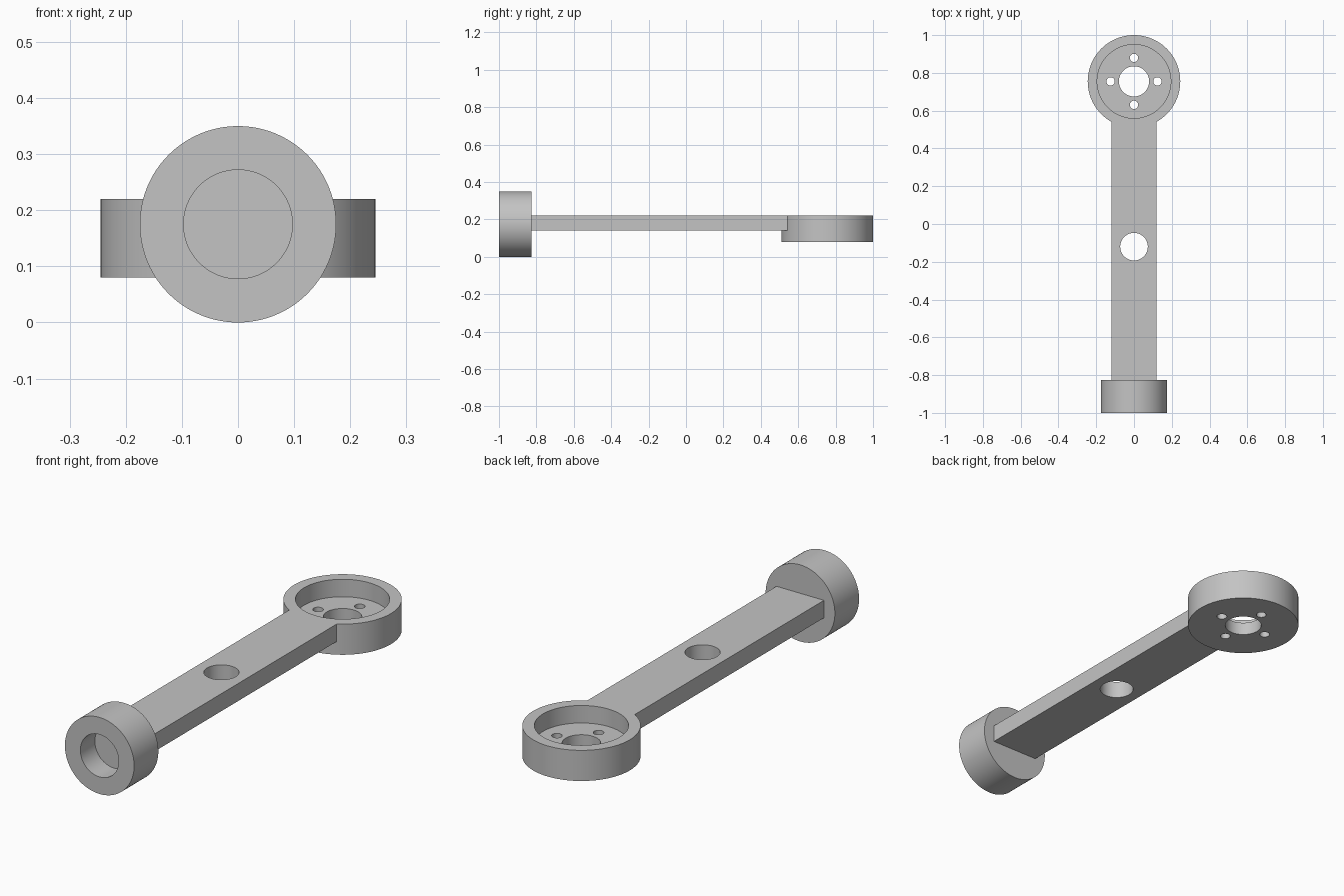
import bpy
import math

cube = bpy.data.objects.get("Cube")
if cube:
    bpy.data.objects.remove(cube, do_unlink=True)

grey = bpy.data.materials.new("plain grey")
grey.use_nodes = True
colour = (0.55, 0.55, 0.55, 1)
grey.diffuse_color = colour
grey.node_tree.nodes["Principled BSDF"].inputs["Base Color"].default_value = colour


def cylinder(name, radius, start, end, x=0, y=0, z=0, axis="Z", sides=96):
    """Cylinder spanning start..end along the Z or Y axis."""
    mid = (start + end) / 2
    place = (x, y, mid) if axis == "Z" else (x, mid, z)
    turn = (0, 0, 0) if axis == "Z" else (math.pi / 2, 0, 0)
    bpy.ops.mesh.primitive_cylinder_add(vertices=sides, radius=radius, depth=end - start,
                                        location=place, rotation=turn)
    obj = bpy.context.object
    obj.name = name
    obj.data.materials.append(grey)
    return obj


def combine(body, tool, operation):
    """Apply a boolean and remove the helper."""
    mod = body.modifiers.new(operation.lower(), "BOOLEAN")
    mod.operation = operation
    mod.solver = "EXACT"
    mod.object = tool
    bpy.context.view_layer.objects.active = body
    bpy.ops.object.modifier_apply(modifier=mod.name)
    bpy.data.objects.remove(tool, do_unlink=True)


HUB_Y = 0.755
ARM_BOTTOM, ARM_TOP, HUB_BOTTOM = 0.14, 0.22, 0.08
SOCKET_R, SOCKET_BACK = 0.175, -0.825

# Flat bar between the two ends
arm_start, arm_end = SOCKET_BACK - 0.03, HUB_Y - 0.205
bpy.ops.mesh.primitive_cube_add(size=1, location=(0, (arm_start + arm_end) / 2,
                                                  (ARM_BOTTOM + ARM_TOP) / 2))
arm = bpy.context.object
arm.name = "lever_arm"
arm.scale = (0.24, arm_end - arm_start, ARM_TOP - ARM_BOTTOM)
bpy.ops.object.transform_apply(location=True, rotation=True, scale=True)
arm.data.materials.append(grey)

# Round cup at the back and round socket at the front
combine(arm, cylinder("cup", 0.245, HUB_BOTTOM, ARM_TOP, y=HUB_Y), "UNION")
combine(arm, cylinder("socket", SOCKET_R, -1, SOCKET_BACK, z=SOCKET_R, axis="Y"), "UNION")

# Cup recess, shaft hole and four screw holes
cutters = [cylinder("recess_cutter", 0.195, ARM_BOTTOM, 0.4, y=HUB_Y),
           cylinder("shaft_cutter", 0.08, 0, 0.3, y=HUB_Y)]
for i in range(4):
    a = i * math.pi / 2
    cutters.append(cylinder("screw_cutter", 0.022, 0, 0.3, x=0.124 * math.cos(a),
                            y=HUB_Y + 0.124 * math.sin(a), sides=32))

# Hole through the bar and blind bore in the socket
cutters.append(cylinder("bar_hole_cutter", 0.073, 0, 0.4, y=-0.12))
cutters.append(cylinder("bore_cutter", 0.097, -1.1, -0.895, z=SOCKET_R, axis="Y"))

for cutter in cutters:
    combine(arm, cutter, "DIFFERENCE")

# Smooth the round walls, keep the rims sharp
bpy.ops.object.select_all(action="DESELECT")
arm.select_set(True)
bpy.context.view_layer.objects.active = arm
bpy.ops.object.shade_smooth_by_angle(angle=math.radians(30))
